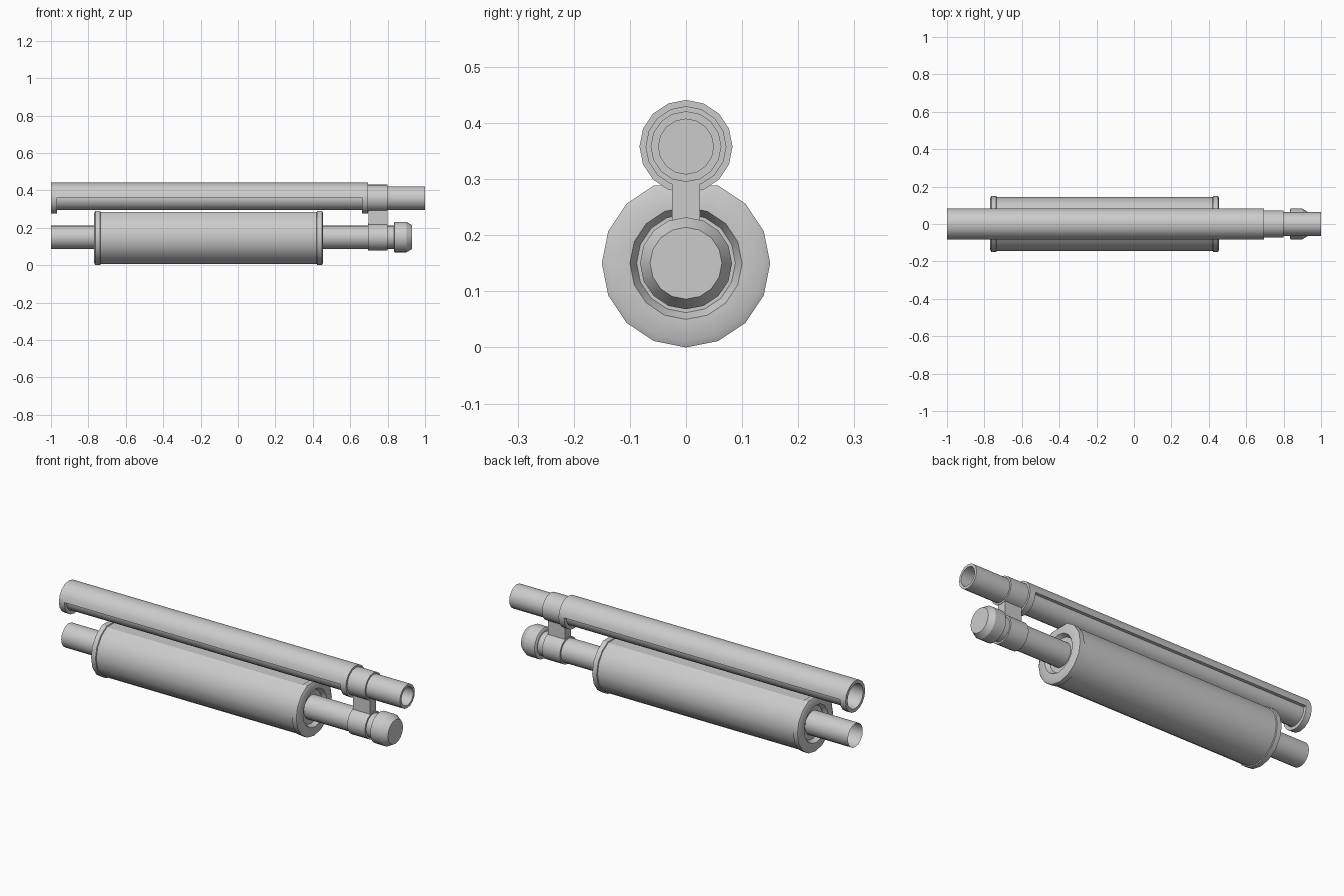
import bpy, bmesh
from math import sin, cos, pi, radians

if "Cube" in bpy.data.objects:
    bpy.data.objects.remove(bpy.data.objects["Cube"])

SIDES = 16
UPPER_Z, LOWER_Z = 0.358, 0.15


def finish(ob):
    bpy.ops.object.select_all(action='DESELECT')
    ob.select_set(True)
    bpy.context.view_layer.objects.active = ob
    bpy.ops.object.shade_smooth_by_angle(angle=radians(30))


def make_object(name, bm):
    bmesh.ops.recalc_face_normals(bm, faces=bm.faces[:])
    me = bpy.data.meshes.new(name)
    bm.to_mesh(me)
    bm.free()
    ob = bpy.data.objects.new(name, me)
    bpy.context.collection.objects.link(ob)
    return ob


def lathe(name, profile, z, closed=False, cap_start=False, cap_end=False, flat_top=0):
    """Spin (x, radius) points about an axis along x at height z."""
    bm = bmesh.new()
    rings = []
    for x, r in profile:
        ring = []
        for i in range(SIDES):
            a = 2 * pi * i / SIDES
            h = r * cos(a)
            if flat_top and r > flat_top:
                h = min(h, r * cos(2 * pi / SIDES))
            ring.append(bm.verts.new((x, r * sin(a), z + h)))
        rings.append(ring)
    pairs = list(zip(rings, rings[1:]))
    if closed:
        pairs.append((rings[-1], rings[0]))
    for a, b in pairs:
        for i in range(SIDES):
            j = (i + 1) % SIDES
            bm.faces.new((a[i], a[j], b[j], b[i]))
    if cap_start:
        bm.faces.new(rings[0])
    if cap_end:
        bm.faces.new(rings[-1])
    return make_object(name, bm)


def box(name, x0, x1, y0, y1, z0, z1):
    bm = bmesh.new()
    bmesh.ops.create_cube(bm, size=1)
    for v in bm.verts:
        v.co = ((x0 + x1) / 2 + v.co.x * (x1 - x0),
                (y0 + y1) / 2 + v.co.y * (y1 - y0),
                (z0 + z1) / 2 + v.co.z * (z1 - z0))
    return make_object(name, bm)


# Barrel with a blind bore at the muzzle
finish(lathe("barrel", [(-0.98, 0.063), (1.0, 0.063), (1.0, 0.049), (0.72, 0.049)],
             UPPER_Z, cap_end=True))

# Heat shield: thick sleeve with its lower half cut away between the end rings
shield = lathe("heat_shield", [(-1.0, 0.083), (0.695, 0.083), (0.695, 0.0655), (-1.0, 0.0655)],
               UPPER_Z, closed=True)
cutter = box("shield_cutter", -0.967, 0.662, -0.2, 0.2, 0.15, 0.363)
cutter.hide_render = True
mod = shield.modifiers.new("slot", 'BOOLEAN')
mod.operation = 'DIFFERENCE'
mod.solver = 'EXACT'
mod.object = cutter
bpy.context.view_layer.objects.active = shield
bpy.ops.object.modifier_apply(modifier=mod.name)
bpy.data.objects.remove(cutter)
finish(shield)

# Lower tube, open at the rear
finish(lathe("lower_tube", [(-1.0, 0.063), (0.84, 0.063)], LOWER_Z, cap_end=True))

# Clamp: two collars joined by a block
for name, z in (("upper_collar", UPPER_Z), ("lower_collar", LOWER_Z)):
    finish(lathe(name, [(0.695, 0.072), (0.8, 0.072)], z, cap_start=True, cap_end=True))
box("clamp_block", 0.697, 0.798, -0.025, 0.025, 0.21, 0.30)

# Tube end cap with tapered nose
finish(lathe("tube_cap", [(0.833, 0.074), (0.838, 0.082), (0.9, 0.082), (0.93, 0.064)],
             LOWER_Z, cap_start=True, cap_end=True))

# Sliding grip: rimmed cylinder with flattened top and recessed ends
half = [(0.59, 0.063), (0.59, 0.088), (0.612, 0.1), (0.612, 0.138),
        (0.606, 0.15), (0.58, 0.15), (0.578, 0.145)]
MID = -0.157
profile = [(MID - x, r) for x, r in half] + [(MID + x, r) for x, r in reversed(half)]
finish(lathe("sliding_grip", profile, LOWER_Z, closed=True, flat_top=0.13))
